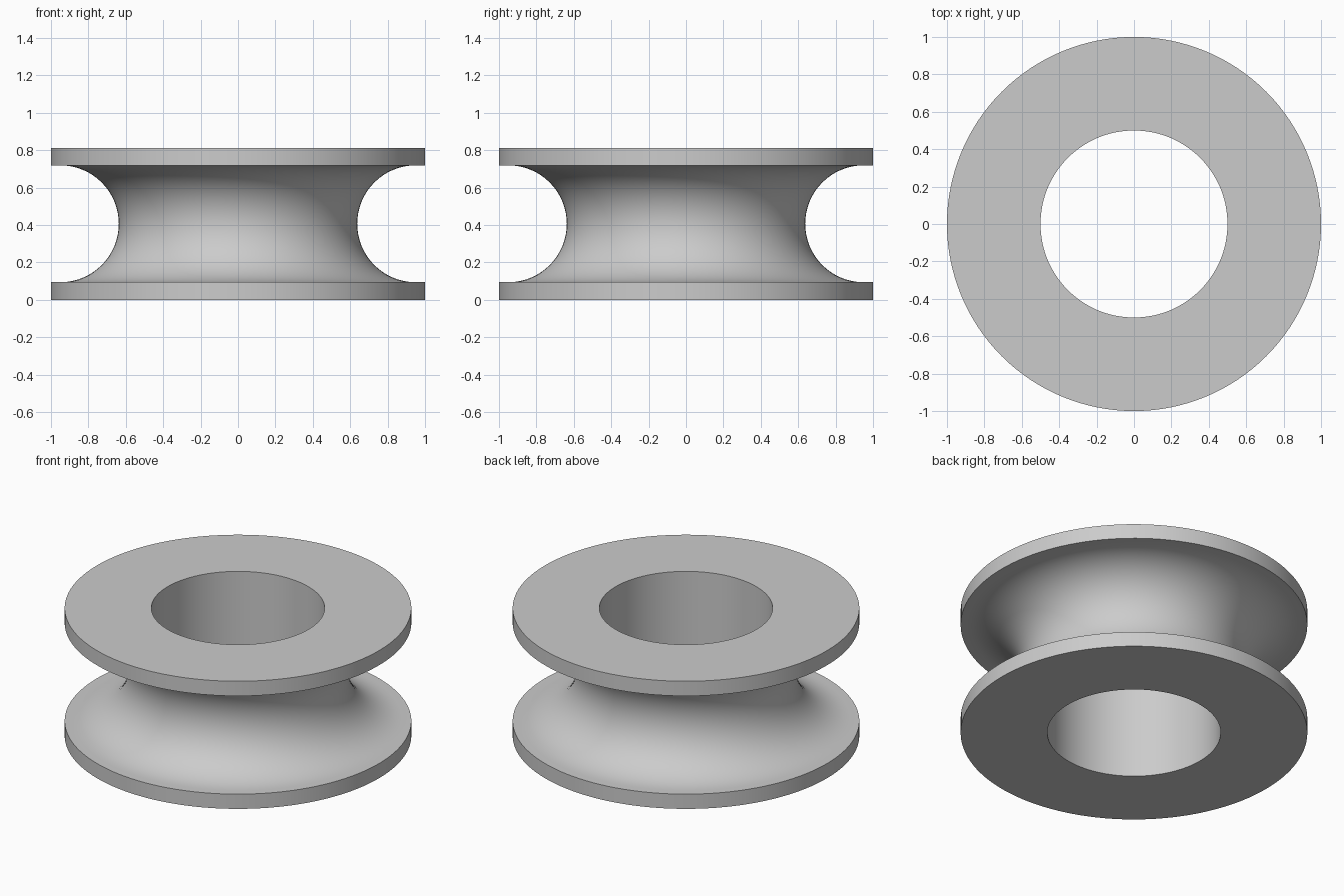
import bpy, bmesh, math

if "Cube" in bpy.data.objects:
    bpy.data.objects.remove(bpy.data.objects["Cube"], do_unlink=True)

# Main dimensions
HEIGHT = 0.8125
OUTER = 1.0
BORE = 0.5
GROOVE = 0.3125           # radius of the round groove
GROOVE_CENTRE = 0.95      # distance of the groove's centre from the axis
SEGMENTS = 128
ARC_STEPS = 32

# Plain grey material
grey = bpy.data.materials.new("light grey")
grey.use_nodes = True
colour = (0.6, 0.6, 0.6, 1)
grey.diffuse_color = colour
grey.node_tree.nodes["Principled BSDF"].inputs["Base Color"].default_value = colour

# Closed cross-section: bore, lower flange, groove arc, upper flange
mid = HEIGHT / 2
profile = [(BORE, 0), (OUTER, 0), (OUTER, mid - GROOVE)]
for i in range(ARC_STEPS + 1):
    a = math.pi * i / ARC_STEPS
    profile.append((GROOVE_CENTRE - GROOVE * math.sin(a), mid - GROOVE * math.cos(a)))
profile += [(OUTER, mid + GROOVE), (OUTER, HEIGHT), (BORE, HEIGHT)]

# Turn the cross-section around the vertical axis
bm = bmesh.new()
verts = [bm.verts.new((r, 0, z)) for r, z in profile]
edges = [bm.edges.new((v, verts[i - 1])) for i, v in enumerate(verts)]
bmesh.ops.spin(bm, geom=verts + edges, cent=(0, 0, 0), axis=(0, 0, 1),
               angle=math.tau, steps=SEGMENTS, use_merge=True)
bmesh.ops.remove_doubles(bm, verts=bm.verts, dist=0.0001)
bmesh.ops.recalc_face_normals(bm, faces=bm.faces)
mesh = bpy.data.meshes.new("grooved_wheel")
bm.to_mesh(mesh)
bm.free()
mesh.materials.append(grey)
wheel = bpy.data.objects.new("grooved_wheel", mesh)
bpy.context.collection.objects.link(wheel)

# Smooth curves, crisp rims
bpy.ops.object.select_all(action='DESELECT')
wheel.select_set(True)
bpy.context.view_layer.objects.active = wheel
bpy.ops.object.shade_smooth_by_angle(angle=math.radians(30))
